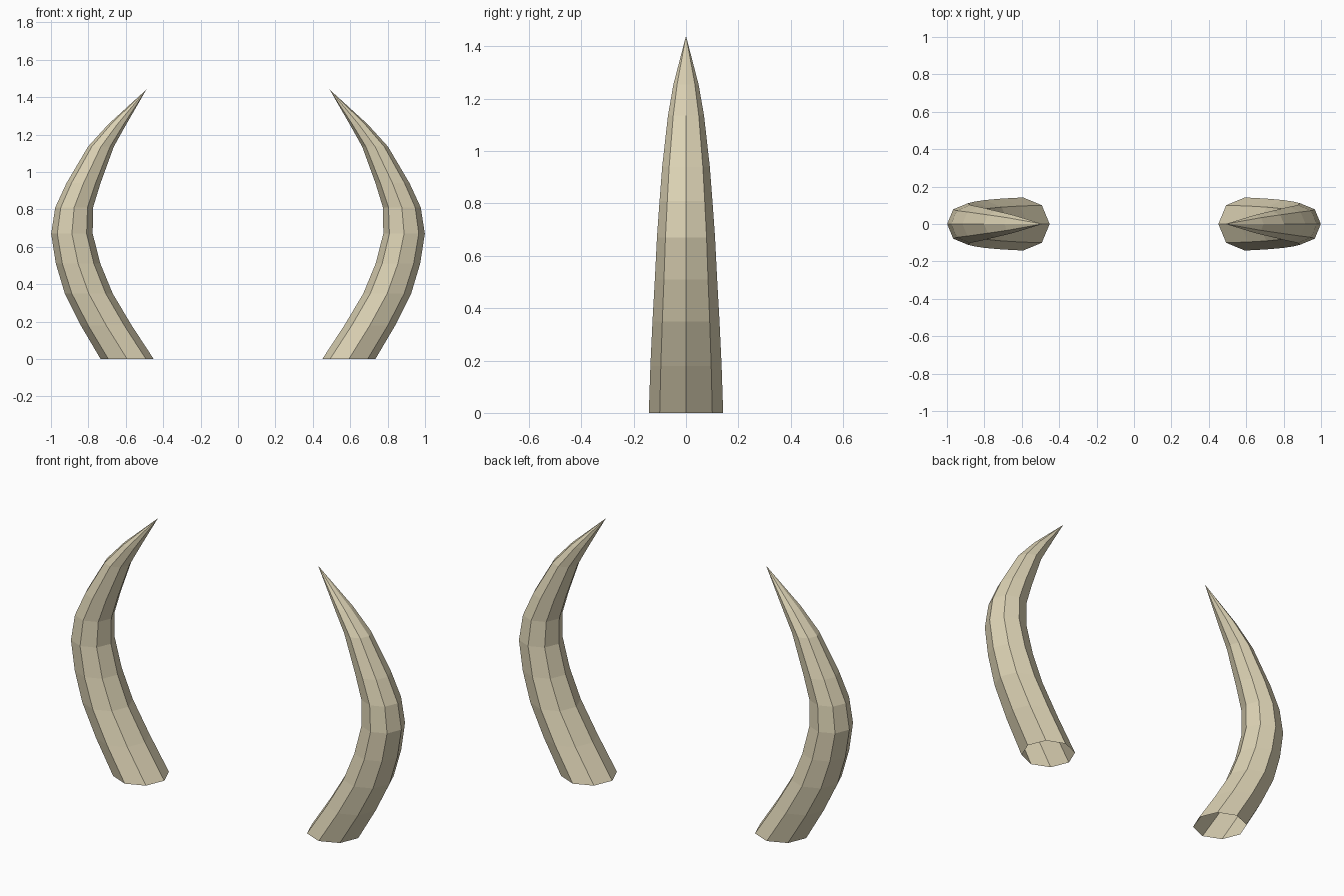
import bpy, bmesh, math

if "Cube" in bpy.data.objects:
    bpy.data.objects.remove(bpy.data.objects["Cube"])

ivory = bpy.data.materials.new("ivory")
ivory.diffuse_color = (0.72, 0.65, 0.46, 1)
ivory.use_nodes = True
ivory.node_tree.nodes["Principled BSDF"].inputs["Base Color"].default_value = ivory.diffuse_color

SIDES = 8
# ring centre x, height z, radius
RINGS = [(0.593, 0.0, 0.142), (0.705, 0.18, 0.136), (0.798, 0.35, 0.128),
         (0.855, 0.51, 0.119), (0.888, 0.67, 0.111), (0.876, 0.81, 0.101),
         (0.826, 0.94, 0.091), (0.733, 1.135, 0.069), (0.645, 1.255, 0.048)]
TIP = (0.49, 0, 1.44)


def horn(name, side):
    """Curved tapering horn with an open base, swept through level rings."""
    bm = bmesh.new()
    loops = []
    for x, z, r in RINGS:
        angles = [2 * math.pi * i / SIDES for i in range(SIDES)]
        loops.append([bm.verts.new((side * (x + r * math.cos(a)), r * math.sin(a), z))
                      for a in angles])
    tip = bm.verts.new((side * TIP[0], TIP[1], TIP[2]))
    for i in range(SIDES):
        j = (i + 1) % SIDES
        for low, high in zip(loops, loops[1:]):
            bm.faces.new((low[i], low[j], high[j], high[i]))
        bm.faces.new((loops[-1][i], loops[-1][j], tip))
    if side < 0:
        bmesh.ops.reverse_faces(bm, faces=bm.faces[:])
    mesh = bpy.data.meshes.new(name)
    bm.to_mesh(mesh)
    bm.free()
    mesh.materials.append(ivory)
    bpy.context.collection.objects.link(bpy.data.objects.new(name, mesh))


# mirrored pair
horn("right_horn", 1)
horn("left_horn", -1)
